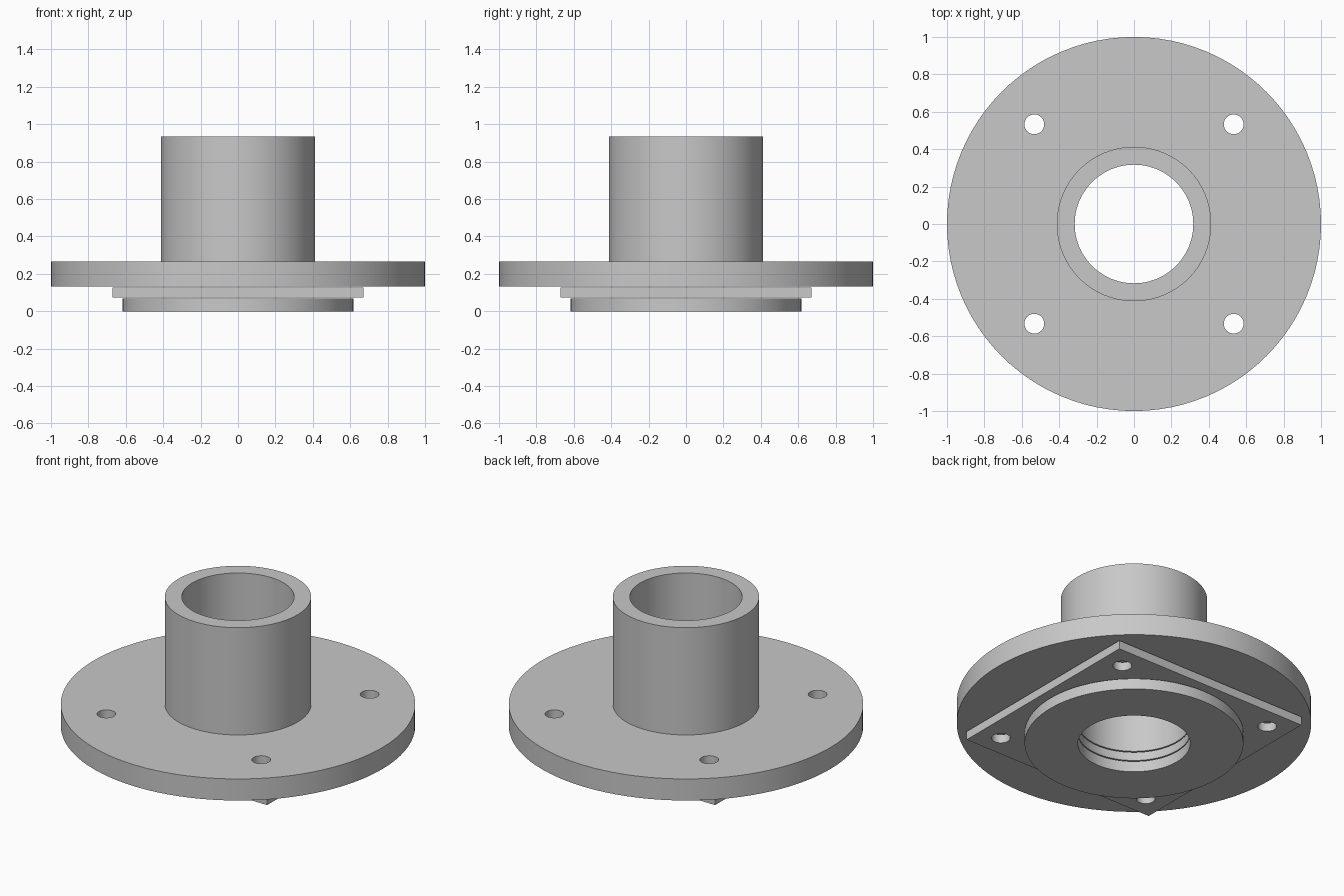
import bpy
import bmesh
from math import tau, radians
from mathutils import Vector

default = bpy.data.objects.get("Cube")
if default:
    bpy.data.objects.remove(default, do_unlink=True)

grey = bpy.data.materials.new("plain grey")
grey.use_nodes = True
grey.diffuse_color = (0.58, 0.58, 0.58, 1)
grey.node_tree.nodes["Principled BSDF"].inputs["Base Color"].default_value = grey.diffuse_color

SEGMENTS = 96
BORE = 0.317
HOLE_OFFSET, HOLE_RADIUS = 0.533, 0.053


def lathe(name, profile):
    """Spin a closed (radius, height) outline around z."""
    bm = bmesh.new()
    verts = [bm.verts.new((r, 0, z)) for r, z in profile]
    edges = [bm.edges.new((v, verts[i - 1])) for i, v in enumerate(verts)]
    bmesh.ops.spin(bm, geom=verts + edges, axis=(0, 0, 1), cent=(0, 0, 0),
                   angle=tau, steps=SEGMENTS, use_merge=True)
    bmesh.ops.remove_doubles(bm, verts=bm.verts, dist=0.0001)
    bmesh.ops.recalc_face_normals(bm, faces=bm.faces)
    mesh = bpy.data.meshes.new(name)
    bm.to_mesh(mesh)
    bm.free()
    obj = bpy.data.objects.new(name, mesh)
    bpy.context.collection.objects.link(obj)
    return obj


def select_only(obj):
    bpy.ops.object.select_all(action="DESELECT")
    obj.select_set(True)
    bpy.context.view_layer.objects.active = obj


def drill(obj, x, y, radius, sides):
    """Cut a vertical round hole right through a part."""
    bpy.ops.mesh.primitive_cylinder_add(vertices=sides, radius=radius, depth=3, location=(x, y, 0))
    cutter = bpy.context.object
    cutter.hide_render = True
    select_only(obj)
    cut = obj.modifiers.new("hole", "BOOLEAN")
    cut.operation = "DIFFERENCE"
    cut.solver = "EXACT"
    cut.object = cutter
    bpy.ops.object.modifier_apply(modifier=cut.name)
    bpy.data.objects.remove(cutter, do_unlink=True)


def finish(obj):
    obj.data.materials.clear()
    obj.data.materials.append(grey)
    select_only(obj)
    bpy.ops.object.shade_smooth_by_angle(angle=radians(30))


# Round flange with the upright tube
flange = lathe("flange_and_tube", [
    (BORE, 0.133), (1, 0.133), (1, 0.267), (0.413, 0.267), (0.413, 0.935), (BORE, 0.935)])

# Thin square gasket plate under the flange
bpy.ops.mesh.primitive_cube_add(size=1, location=(0, 0, 0.1))
plate = bpy.context.object
plate.name = "square_plate"
plate.data.transform(plate.matrix_world.inverted() @ plate.matrix_world)
for v in plate.data.vertices:
    v.co = v.co * Vector((1.34, 1.34, 0.053))
drill(plate, 0, 0, BORE, SEGMENTS)

# Bottom washer ring
washer = lathe("bottom_ring", [(BORE, 0), (0.617, 0), (0.617, 0.067), (BORE, 0.067)])

# Four bolt holes through the flange and the plate
for part in (flange, plate):
    for sx in (-1, 1):
        for sy in (-1, 1):
            drill(part, sx * HOLE_OFFSET, sy * HOLE_OFFSET, HOLE_RADIUS, 32)

for part in (flange, plate, washer):
    finish(part)
